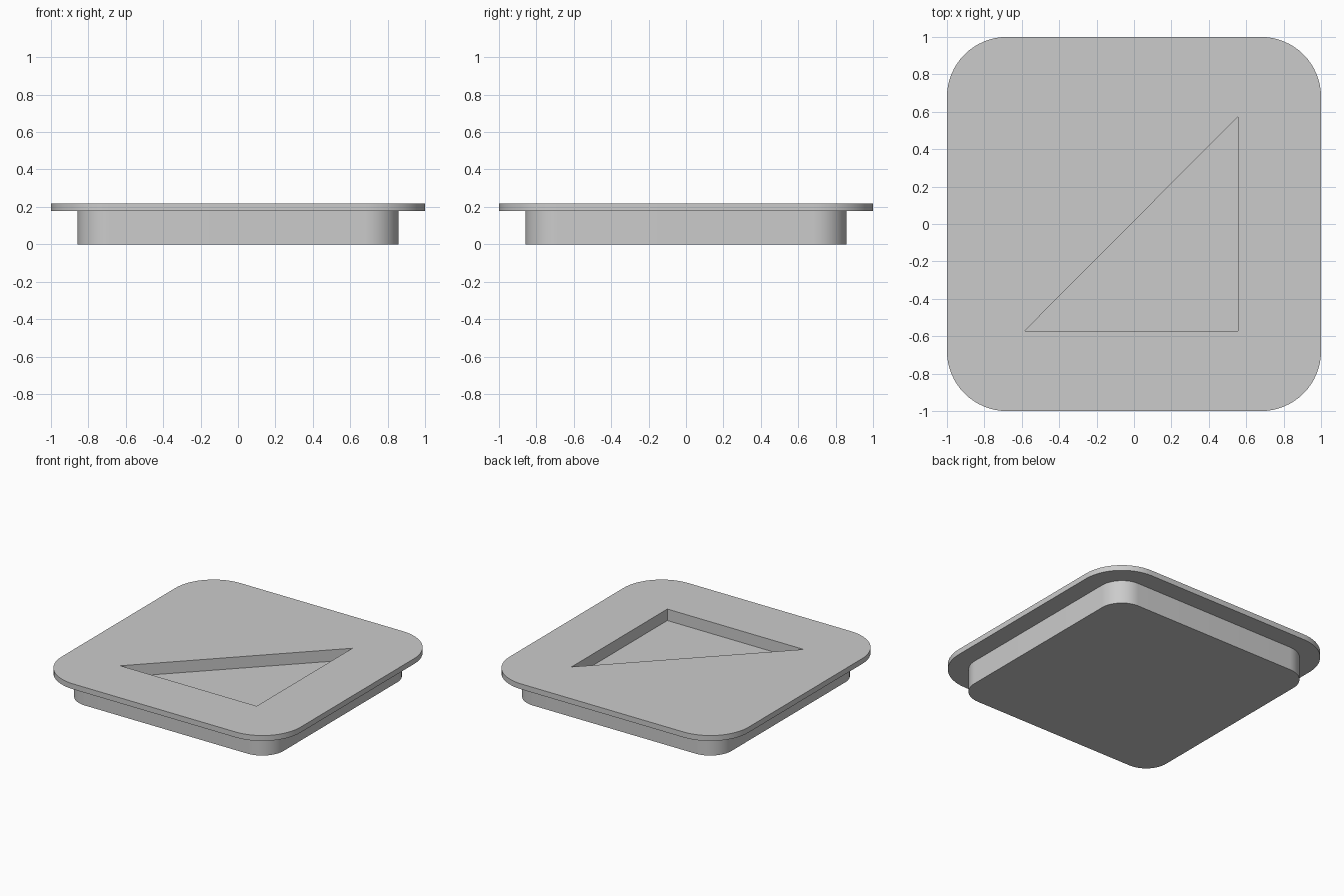
import bpy, bmesh
from math import cos, sin, pi

cube = bpy.data.objects.get("Cube")
if cube:
    bpy.data.objects.remove(cube, do_unlink=True)

grey = bpy.data.materials.new("plain grey")
grey.use_nodes = True
colour = (0.6, 0.6, 0.6, 1)
grey.diffuse_color = colour
grey.node_tree.nodes["Principled BSDF"].inputs["Base Color"].default_value = colour


def rounded_square(half, radius, steps=16):
    """Outline of a square with rounded corners, counterclockwise."""
    c = half - radius
    points = []
    for q, (sx, sy) in enumerate([(1, 1), (-1, 1), (-1, -1), (1, -1)]):
        for i in range(steps + 1):
            a = (q + i / steps) * pi / 2
            points.append((sx * c + radius * cos(a), sy * c + radius * sin(a)))
    return points


def loft(name, sections):
    """Solid skinned through (outline, height) sections and capped."""
    bm = bmesh.new()
    rings = [[bm.verts.new((x, y, z)) for x, y in outline] for outline, z in sections]
    for low, high in zip(rings, rings[1:]):
        n = len(low)
        for i in range(n):
            j = (i + 1) % n
            bm.faces.new((low[i], low[j], high[j], high[i]))
    bm.faces.new(rings[0][::-1])
    bm.faces.new(rings[-1])
    mesh = bpy.data.meshes.new(name)
    bm.to_mesh(mesh)
    bm.free()
    mesh.materials.append(grey)
    obj = bpy.data.objects.new(name, mesh)
    bpy.context.collection.objects.link(obj)
    return obj


# Plug with an overhanging flange, as one solid
TOP, STEP, FLOOR = 0.218, 0.177, 0.131
plug = rounded_square(0.858, 0.178)
flange = rounded_square(1.0, 0.32)
lid = loft("flanged_lid", [(plug, 0), (plug, STEP), (flange, STEP), (flange, TOP)])

# Triangular pocket in the top
triangle = [(-0.585, -0.572), (0.557, -0.572), (0.557, 0.575)]
cutter = loft("pocket_cutter", [(triangle, FLOOR), (triangle, TOP + 0.1)])
cutter.hide_render = True

cut = lid.modifiers.new("pocket", "BOOLEAN")
cut.operation = "DIFFERENCE"
cut.solver = "EXACT"
cut.object = cutter

bpy.ops.object.select_all(action="DESELECT")
lid.select_set(True)
bpy.context.view_layer.objects.active = lid
bpy.ops.object.modifier_apply(modifier=cut.name)
bpy.data.objects.remove(cutter, do_unlink=True)
bpy.ops.object.shade_smooth_by_angle(angle=pi / 6)
